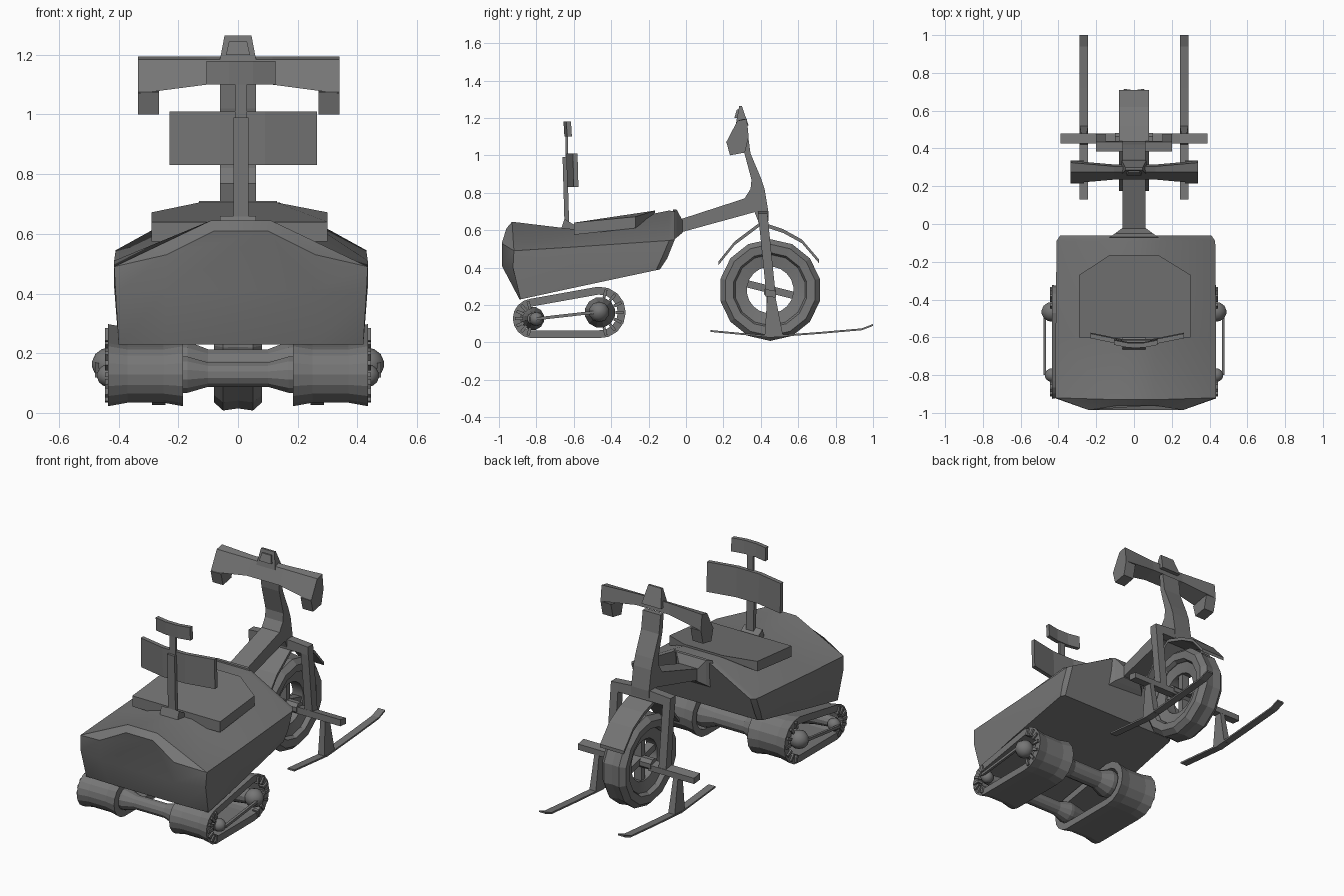
import bpy, bmesh, math
from mathutils import Vector

if "Cube" in bpy.data.objects:
    bpy.data.objects.remove(bpy.data.objects["Cube"], do_unlink=True)

GREY = bpy.data.materials.new("dark grey")
GREY.use_nodes = True
GREY.diffuse_color = (0.18, 0.18, 0.18, 1)
GREY.node_tree.nodes["Principled BSDF"].inputs["Base Color"].default_value = (0.18, 0.18, 0.18, 1)


def loft(name, rings, closed=False, smooth=0):
    """Skin matching rings of points; cap the ends unless the loft is closed."""
    bm = bmesh.new()
    rows = [[bm.verts.new(p) for p in ring] for ring in rings]
    n = len(rows[0])
    for i in range(len(rows) - (0 if closed else 1)):
        a, b = rows[i], rows[(i + 1) % len(rows)]
        for j in range(n):
            k = (j + 1) % n
            bm.faces.new((a[j], a[k], b[k], b[j]))
    if not closed:
        bm.faces.new(rows[0])
        bm.faces.new(rows[-1])
    bmesh.ops.recalc_face_normals(bm, faces=bm.faces)
    mesh = bpy.data.meshes.new(name)
    bm.to_mesh(mesh)
    bm.free()
    mesh.materials.append(GREY)
    ob = bpy.data.objects.new(name, mesh)
    bpy.context.collection.objects.link(ob)
    if smooth:
        bpy.ops.object.select_all(action='DESELECT')
        ob.select_set(True)
        bpy.context.view_layer.objects.active = ob
        bpy.ops.object.shade_smooth_by_angle(angle=math.radians(smooth))
    return ob


def prism(name, profile, x0, x1):
    """Side profile of (y, z) points pushed from x0 to x1."""
    return loft(name, [[(x, y, z) for y, z in profile] for x in (x0, x1)])


def box(name, x0, x1, y0, y1, z0, z1):
    return prism(name, [(y0, z0), (y1, z0), (y1, z1), (y0, z1)], x0, x1)


def lathe(name, profile, y, z, sides, closed=False, smooth=0):
    """Revolve (x, radius) points about an axle running along x."""
    rings = []
    for x, r in profile:
        rings.append([(x, y + r * math.cos(t), z + r * math.sin(t))
                      for t in [math.tau * (i + 0.5) / sides for i in range(sides)]])
    return loft(name, rings, closed, smooth)


def strip(name, path, x0, x1, t):
    """Thin bent plate following a (y, z) path."""
    return prism(name, path + [(y, z - t) for y, z in reversed(path)], x0, x1)


def mirror_ring(half, cx=0.01):
    return [(cx + x, y, z) for x, y, z in half] + [(cx - x, y, z) for x, y, z in reversed(half)]


# Main body: sections from the bulging tail to the raised nose
loft("body", [mirror_ring(h) for h in (
    [(.25, -.89, .23), (.25, -.985, .41), (.25, -.985, .53), (.09, -.96, .61)],
    [(.41, -.885, .23), (.42, -.925, .40), (.425, -.92, .49), (.1, -.93, .645)],
    [(.415, -.6, .292), (.425, -.6, .42), (.425, -.6, .51), (.1, -.6, .605)],
    [(.41, -.16, .386), (.42, -.13, .45), (.42, -.09, .545), (.13, -.09, .705)],
    [(.39, -.14, .39), (.40, -.10, .45), (.40, -.06, .55), (.12, -.06, .70)])], smooth=25)

# Neck between the body and the frame tube
loft("neck", [mirror_ring(h, 0) for h in (
    [(.13, -.09, .53), (.13, -.07, .71)],
    [(.10, -.05, .56), (.10, -.05, .71)],
    [(.06, -.02, .585), (.06, -.02, .655)])])
prism("frame_tube", [(-.04, .585), (.38, .70), (.33, .775), (-.04, .655)], -.06, .06)

# Seat cushion
outline = [(-.29, -.6), (-.29, -.27), (-.13, -.165), (.13, -.165), (.3, -.27), (.3, -.6)]


def seat_top(y):
    return .64 + .02 * (y + .6) if y < -.5 else (.672 if y < -.2 else .705)


loft("seat", [[(x, y, .575 + .11 * (y + .6) + (.07 if y > -.2 else 0)) for x, y in outline],
              [(x, y, seat_top(y)) for x, y in outline]])

# Backrest with post, bent panel and headrest
prism("backrest_post", [(-.65, .64), (-.625, .64), (-.635, .99), (-.66, .99)], -.015, .035)
prism("backrest_foot", [(-.67, .60), (-.59, .60), (-.6, .63), (-.65, .66)], -.06, .06)


def bent_panel(name, z0, z1, stations):
    loft(name, [[(x, y, z0), (x, y + .025, z0), (x, y + .02, z1), (x, y - .005, z1)]
                for x, y in stations])


bent_panel("backrest_panel", .83, 1.01, [(-.23, -.60), (-.06, -.635), (.09, -.635), (.265, -.60)])
bent_panel("headrest", 1.10, 1.18, [(-.105, -.635), (-.03, -.65), (.05, -.65), (.125, -.635)])
box("headrest_stem", -.01, .03, -.645, -.63, .98, 1.12)

# Curved steering column
prism("steering_column", [(.30, 1.12), (.31, 1.02), (.35, .87), (.345, .82), (.31, .765),
                          (.365, .70), (.385, .65), (.44, .65), (.44, .70), (.42, .82),
                          (.40, .88), (.345, 1.01), (.33, 1.12)], -.06, .06)

# Handlebar, thicker at the ends, with down-turned grips
bar = []
for x, y0, z0, y1 in ((-.335, .215, 1.07, .335), (-.105, .235, 1.10, .315),
                      (.115, .235, 1.10, .315), (.34, .215, 1.07, .335)):
    bar.append([(x, y0, z0), (x, .275, 1.185), (x, y1 - .01, 1.195), (x, y1, z0 + .03)])
loft("handlebar", bar)
for name, x0, x1 in (("right_grip", -.335, -.265), ("left_grip", .27, .34)):
    prism(name, [(.215, 1.075), (.235, 1.0), (.315, 1.015), (.335, 1.1)], x0, x1)
loft("handlebar_top", [
    [(-.065, .265, 1.16), (.065, .265, 1.16), (.065, .335, 1.16), (-.065, .335, 1.16)],
    [(-.045, .285, 1.265), (.045, .285, 1.265), (.045, .298, 1.265), (-.045, .298, 1.265)]])
loft("handlebar_badge_frame", [
    [(-.04, .258, 1.2), (.04, .258, 1.2), (.04, .29, 1.2), (-.04, .29, 1.2)],
    [(-.03, .272, 1.245), (.03, .272, 1.245), (.03, .29, 1.245), (-.03, .29, 1.245)]])

# Front wheel: faceted tyre and a recessed rim around an open centre
WY, WZ = .45, .28
lathe("tyre", [(-.05, .272), (0, .265), (.05, .272), (.08, .245), (.075, .2), (.055, .19),
               (-.055, .19), (-.075, .2), (-.08, .245)], WY, WZ, 14, True)
lathe("rim", [(-.05, .2), (.05, .2), (.035, .125), (-.035, .125)], WY, WZ, 20, True, 30)
prism("wheel_spoke", [(.32, .335), (.32, .295), (.58, .23), (.58, .27)], -.025, .025)
box("wheel_upright", -.025, .025, .43, .465, .13, .43)
lathe("wheel_hub", [(-.1, .035), (.1, .035)], WY, WZ - .01, 8)

# Mudguard over the wheel
strip("mudguard", [(.175, .435), (.26, .54), (.40, .645), (.52, .605), (.62, .55), (.71, .445)],
      -.08, .08, .02)

# Fork crown, legs, pegs, ski struts and skis
loft("fork_crown", [[(x, .385, z0), (x, .44, z0), (x, .435, z1), (x, .385, z1)]
                    for x, z0, z1 in ((-.2, .64, .69), (-.07, .64, .70), (.07, .64, .70), (.2, .64, .69))])
for side, s in (("left", 1), ("right", -1)):
    prism(side + "_fork_leg", [(.385, .69), (.435, .69), (.48, .25), (.43, .25)], s * .15, s * .2)
    prism(side + "_peg", [(.425, .245), (.48, .24), (.48, .275), (.425, .285)], s * .08, s * .39)
    loft(side + "_ski_strut", [[(s * (.265 + dx), y, z) for dx, y in
                                ((-w, y0), (w, y0), (w, y1), (-w, y1))]
                               for w, y0, y1, z in ((.022, .42, .52, .03), (.015, .435, .475, .26))])
    strip(side + "_ski", [(.13, .066), (.45, .036), (.72, .056), (.94, .075), (1.0, .098)],
          s * .243, s * .288, .01)

# Tracks: belt loops round a large front and a small rear roller
FRONT, REAR = (-.46, .16, .138), (-.82, .128, .106)


def belt_path(inset):
    pts = []
    for (cy, cz, r), start in ((FRONT, -90), (REAR, 90)):
        for i in range(9):
            a = math.radians(start + 180 * i / 8 + (5 if start > 0 else -5) * (1 - i / 4))
            pts.append((cy + (r - inset) * math.cos(a), cz + (r - inset) * math.sin(a)))
    return pts


for side, s in (("left", 1), ("right", -1)):
    x0, x1 = s * .185, s * .435
    xm0, xm1 = s * .25, s * .37
    rows = [[(x, y, z) for y, z in belt_path(d)] for x, d in
            ((x0, 0), (xm0, .012), (xm1, .012), (x1, 0), (x1, .042), (x0, .042))]
    loft(side + "_track_belt", rows, True)
    # Belt cleats on the outer rim of the loop
    for n, (cy, cz, r) in enumerate((FRONT, REAR)):
        for i in range(7):
            a = math.radians((-75 if n == 0 else 105) + 25 * i)
            c, d = Vector((math.cos(a), math.sin(a))), Vector((-math.sin(a), math.cos(a))) * .008
            o = Vector((cy, cz))
            prism(side + "_cleat", [tuple(o + c * q + d * e) for q, e in
                                    ((r - .055, -1), (r - .012, -1), (r - .012, 1), (r - .055, 1))],
                  s * .41, s * .445)
    # Hub caps and the linking rod
    for name, cy, cz, r in (("front", -.465, .163, .055), ("rear", -.8, .125, .038)):
        lathe(side + "_" + name + "_hub", [(s * (.435 + r * math.sin(t)), r * math.cos(t))
              for t in (-1.4, -.9, -.4, 0, .4, .9, 1.4)], cy, cz, 10, smooth=40)
    prism(side + "_link_rod", [(-.8, .118), (-.465, .156), (-.465, .172), (-.8, .134)],
          s * .465, s * .48)

# Axles flaring out into the rollers
for name, cy, cz, r in (("front", -.46, .16, .055), ("rear", -.82, .128, .042)):
    lathe(name + "_axle", [(-.43, r * .7), (-.3, r), (-.19, r * 1.5), (-.17, r * 1.5), (-.1, r),
                           (.1, r), (.17, r * 1.5), (.19, r * 1.5), (.3, r), (.43, r * .7)],
          cy, cz, 12)
